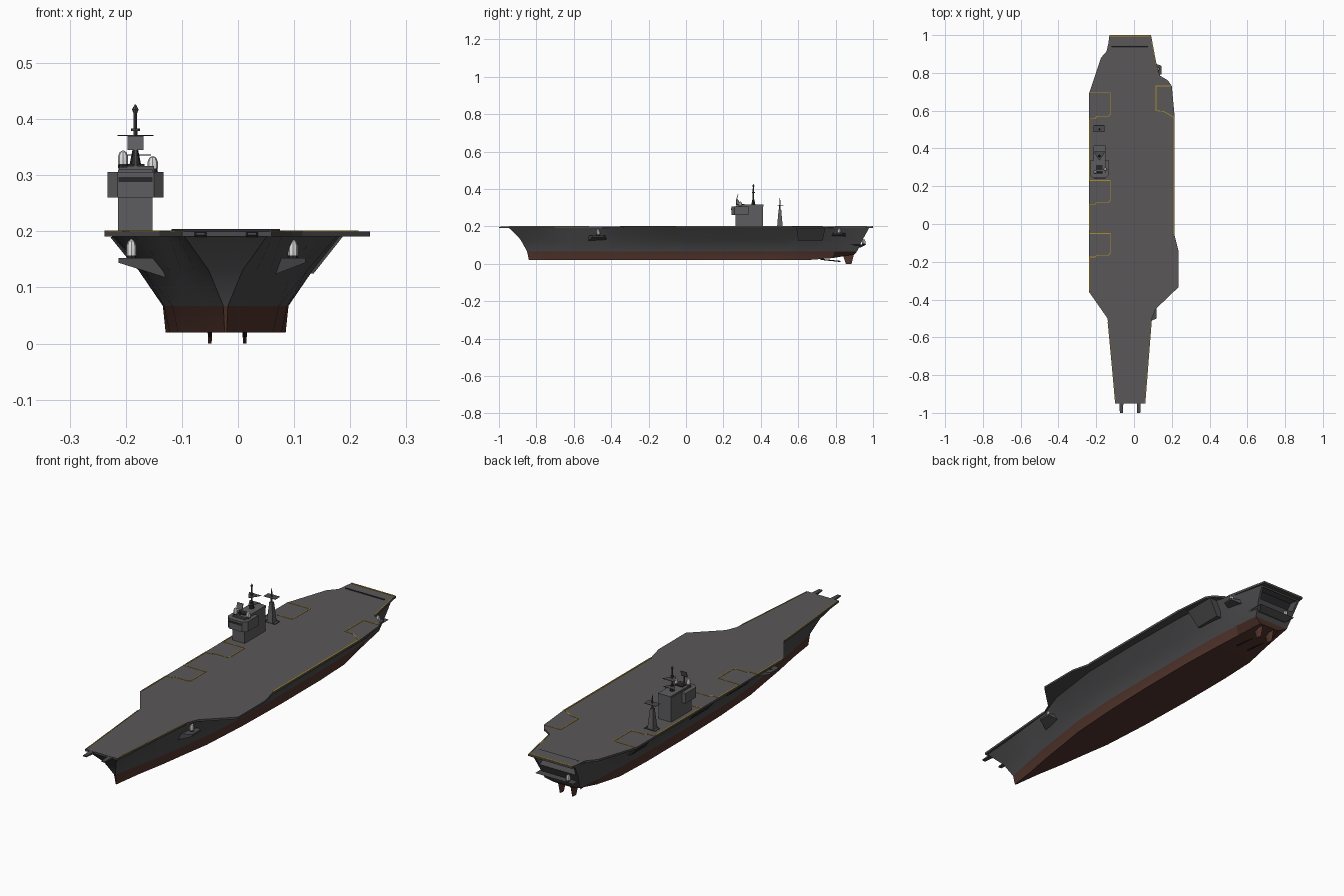
import bpy, bmesh, math
from mathutils import Vector

if "Cube" in bpy.data.objects:
    bpy.data.objects.remove(bpy.data.objects["Cube"])

def mat(name, r, g, b):
    m = bpy.data.materials.new(name)
    m.diffuse_color = (r, g, b, 1)
    m.use_nodes = True
    m.node_tree.nodes["Principled BSDF"].inputs["Base Color"].default_value = m.diffuse_color
    return m

DECK = mat("deck grey", .105, .095, .102)
HULL = mat("hull grey", .07, .07, .074)
RED = mat("bottom red", .085, .036, .026)
TOWER = mat("tower grey", .11, .11, .115)
DARK = mat("dark opening", .022, .022, .024)
WHITE = mat("gun white", .75, .75, .75)
YELLOW = mat("marking yellow", .42, .27, .02)

def finish(name, bm, mats, smooth=False):
    bmesh.ops.recalc_face_normals(bm, faces=bm.faces)
    me = bpy.data.meshes.new(name)
    bm.to_mesh(me)
    bm.free()
    ob = bpy.data.objects.new(name, me)
    bpy.context.collection.objects.link(ob)
    for m in mats:
        me.materials.append(m)
    if smooth:
        bpy.ops.object.select_all(action='DESELECT')
        ob.select_set(True)
        bpy.context.view_layer.objects.active = ob
        bpy.ops.object.shade_smooth_by_angle(angle=math.radians(30))
    return ob

def loft(name, rings, m, smooth=False):
    """Closed solid through rings of equal point count."""
    bm = bmesh.new()
    vs = [[bm.verts.new(p) for p in r] for r in rings]
    n = len(rings[0])
    for a, b in zip(vs, vs[1:]):
        for i in range(n):
            bm.faces.new((a[i], a[(i + 1) % n], b[(i + 1) % n], b[i]))
    bm.faces.new(vs[0])
    bm.faces.new(vs[-1])
    return finish(name, bm, [m], smooth)

def rect(x0, x1, y0, y1, z):
    return [(x0, y0, z), (x1, y0, z), (x1, y1, z), (x0, y1, z)]

def box(name, x0, x1, y0, y1, z0, z1, m):
    return loft(name, [rect(x0, x1, y0, y1, z0), rect(x0, x1, y0, y1, z1)], m)

def lathe(name, x, y, profile, m, n=8):
    return loft(name, [[(x + r * math.cos(2 * math.pi * i / n), y + r * math.sin(2 * math.pi * i / n), z)
                        for i in range(n)] for r, z in profile], m, n > 6)

def line(name, pts, m=YELLOW, w=.006, z=.2):
    """Painted line as thin plates along a path."""
    bm = bmesh.new()
    for p, q in zip(pts, pts[1:]):
        p, q = Vector(p), Vector(q)
        d = (q - p).normalized() * w / 2
        s = Vector((-d.y, d.x))
        c = [p - d - s, q + d - s, q + d + s, p - d + s]
        lo, hi = [[bm.verts.new((v.x, v.y, h)) for v in c] for h in (z, z + .0015)]
        bm.faces.new(hi)
        for i in range(4):
            bm.faces.new((lo[i], lo[(i + 1) % 4], hi[(i + 1) % 4], hi[i]))
    return finish(name, bm, [m])

# Hull: half widths per station at four heights
CX = -.022
stations = [-.945, -.8, -.65, -.5, -.36, -.1, .2, .5, .7, .85, .98]
levels = [
    (.02, -.84, .90, [.002, .02, .045, .065, .085, .1, .107, .107, .1, .08, .05]),
    (.067, -.85, .915, [.004, .03, .055, .075, .095, .11, .112, .112, .108, .1, .088]),
    (.13, -.885, .945, [.03, .055, .08, .1, .12, .145, .155, .155, .145, .122, .1]),
    (.193, -.945, .98, [.075, .085, .1, .115, .165, .2, .205, .2, .19, .138, .108])]
bm = bmesh.new()
grid = []
for i, s in enumerate(stations):
    t = (s - stations[0]) / (stations[-1] - stations[0])
    left, right = [], []
    for k, (z, y0, y1, w) in enumerate(levels):
        y = y0 + t * (y1 - y0)
        if k == 0:
            z += max(0, y - .72) * .17
        left.append(bm.verts.new((CX - w[i], y, z)))
        right.append(bm.verts.new((CX + w[i], y, z)))
    grid.append((left, right))
for (l0, r0), (l1, r1) in zip(grid, grid[1:]):
    for a, b in ((l0, l1), (r0, r1)):
        for k in range(3):
            f = bm.faces.new((a[k], b[k], b[k + 1], a[k + 1]))
            f.material_index = int(k == 0)
    bm.faces.new((l0[0], l1[0], r1[0], r0[0])).material_index = 1
    bm.faces.new((l0[3], l1[3], r1[3], r0[3]))
for l, r in (grid[0], grid[-1]):
    for k in range(3):
        transom = bm.faces.new((l[k], r[k], r[k + 1], l[k + 1]))
        transom.material_index = int(k == 0)
bmesh.ops.recalc_face_normals(bm, faces=bm.faces)
# Recessed stern opening
bmesh.ops.inset_individual(bm, faces=[transom], thickness=.014)
bmesh.ops.inset_individual(bm, faces=[transom], thickness=.001, depth=-.04)
transom.material_index = 2
finish("hull", bm, [HULL, RED, DARK], True)

# Flight deck slab
outline = [(-.10, -.95), (.06, -.95), (.095, -.5), (.115, -.45), (.235, -.335), (.235, -.14),
           (.215, -.06), (.215, .57), (.2, .73), (.18, .76), (.13, .79), (.09, 1), (-.13, 1),
           (-.14, .92), (-.175, .88), (-.238, .69), (-.238, -.36), (-.14, -.5)]
deck = loft("flight_deck", [[(x, y, z) for x, y in outline] for z in (.191, .2)], HULL)
deck.data.materials.append(DECK)
for p in deck.data.polygons:
    if p.normal.z > .9:
        p.material_index = 1

# Catapult horns at the bow
for x in (-.067, .025):
    loft("bow_horn", [[(x + a, -.94, z) for a, z in ((-.011, .19), (.011, .19), (.011, .2), (-.011, .2))],
                      [(x + a, -1, z) for a, z in ((-.008, .193), (.008, .193), (.008, .198), (-.008, .198))]], HULL)

# Deck markings: elevators and edges
for y0, y1 in ((.56, .70), (.105, .235), (-.175, -.045)):
    line("elevator_line", [(-.235, y0), (-.205, y0), (-.195, y0 + .01), (-.135, y0 + .01), (-.126, y0 + .02),
                           (-.126, y1 - .005), (-.235, y1 - .005)], w=.004)
line("port_elevator_line", [(.193, .73), (.117, .73), (.117, .6), (.16, .595), (.21, .565)], w=.004)
line("port_edge_line", [(.212, -.05), (.212, .565)])
for y0, y1 in ((-.35, -.18), (-.03, .1), (.235, .55)):
    line("starboard_edge_line", [(-.235, y0), (-.235, y1)], w=.005)
line("stern_edge_line", [(-.127, .996), (.087, .996)])
line("stern_port_line", [(.094, .965), (.127, .8)], w=.004)
for a, b in (((-.098, -.945), (-.138, -.52)), ((.058, -.945), (.092, -.52))):
    line("bow_edge_line", [a, b], w=.003)
line("deck_hatch_line", [(-.21, .488), (-.157, .488), (-.157, .522), (-.21, .522), (-.21, .488)], DARK, .003)

# Support under the port elevator, with its hangar opening
loft("elevator_support", [rect(.09, .135, .6, .73, .125), rect(.09, .188, .59, .745, .192)], HULL)
# Starboard hangar openings
for y0, y1 in ((.56, .66), (.105, .235), (-.175, -.045)):
    t = .002 if y0 > 0 else -.004
    loft("hangar_door", [[(-.183 - t, y, .137), (-.226 - t, y, .19), (-.222, y, .19), (-.17, y, .137)]
                         for y in (y0, y1)], DARK)

def gun(x, y, z, h=.036):
    """Close defence gun: dark base with a domed white body."""
    lathe("gun_base", x, y, [(.009, z), (.008, z + h * .3)], DARK)
    lathe("gun_dome", x, y, [(.009, z + h * .2), (.009, z + h * .65), (.006, z + h * .9), (.001, z + h)], WHITE)

# Side platforms carrying guns: wedge under a flat top
def sponson(x_in, x_out, y, w, z, drop):
    loft("gun_platform", [[(x_in, y + s * w * .5, z - drop) for s in (-1, 1)] + [(x_in, y + w * .5, z), (x_in, y - w * .5, z)],
                          [(x_out, y + s * w * .25, z - .008) for s in (-1, 1)] + [(x_out, y + w * .25, z), (x_out, y - w * .25, z)]], HULL)

sponson(.05, .12, -.47, .12, .152, .035)
gun(.098, -.47, .15)
sponson(-.105, -.213, -.33, .12, .152, .042)
gun(-.19, -.33, .15)
sponson(.08, .145, .815, .09, .165, .022)
gun(.127, .82, .162, .028)

# Low stern platform
loft("stern_platform", [rect(-.09, .06, .88, .935, .088), rect(-.11, .08, .87, .965, .103)], HULL)
gun(-.075, .95, .102, .03)

# Island: base tower, wide bridge and roof
box("island_base", -.214, -.152, .265, .412, .199, .31, TOWER)
loft("island_bridge", [[(x, y, z) for x, y in ((-.233, .26), (-.215, .243), (-.15, .243), (-.133, .26),
                                            (-.133, .335), (-.233, .335))] for z in (.26, .306)], TOWER)
box("island_roof", -.212, -.15, .27, .415, .306, .316, TOWER)
box("bridge_windows", -.213, -.152, .2415, .25, .288, .297, DARK)
box("island_funnel", -.2, -.167, .285, .312, .316, .32, DARK)
gun(-.205, .275, .314, .03)
gun(-.152, .29, .306, .028)

# Main mast with yards and a radar panel
lathe("mast_base", -.183, .36, [(.011, .315), (.005, .345)], DARK)
lathe("mast_pole", -.183, .36, [(.004, .34), (.003, .41), (.006, .417), (.001, .426)], HULL)
lathe("mast_ring", -.183, .36, [(.008, .379), (.008, .383)], HULL)
for z, s in ((.37, .032), (.335, .028)):
    loft("mast_yard", [[(-.183 - s, .385, h), (-.183 + s, .385, h), (-.183, .335, h)]
                       for h in (z, z + .0015)], HULL)
loft("radar_panel", [rect(-.197, -.168, .268, .272, .345), rect(-.197, -.168, .276, .28, .37)], TOWER)
box("radar_post", -.185, -.18, .27, .276, .315, .35, HULL)

# Aft radar tower
loft("aft_tower", [rect(-.198, -.168, .487, .517, .199), rect(-.19, -.176, .495, .509, .29)], TOWER)
lathe("aft_pole", -.183, .502, [(.005, .29), (.003, .335), (.001, .352)], HULL, 6)
box("aft_yard", -.214, -.155, .488, .522, .312, .3135, HULL)

# Rudders, shafts and propellers
for x in (-.05, .012):
    loft("rudder", [[(x, .855, 0), (x + .003, .87, 0), (x, .885, 0), (x - .003, .87, 0)],
                    [(x, .835, .06), (x + .006, .87, .06), (x, .9, .06), (x - .006, .87, .06)]], RED)
    loft("shaft", [[(x + .003 * math.cos(a), y, z + .003 * math.sin(a)) for a in (0, 1.57, 3.14, 4.71)]
                   for y, z in ((.72, .024), (.825, .013))], DARK)
